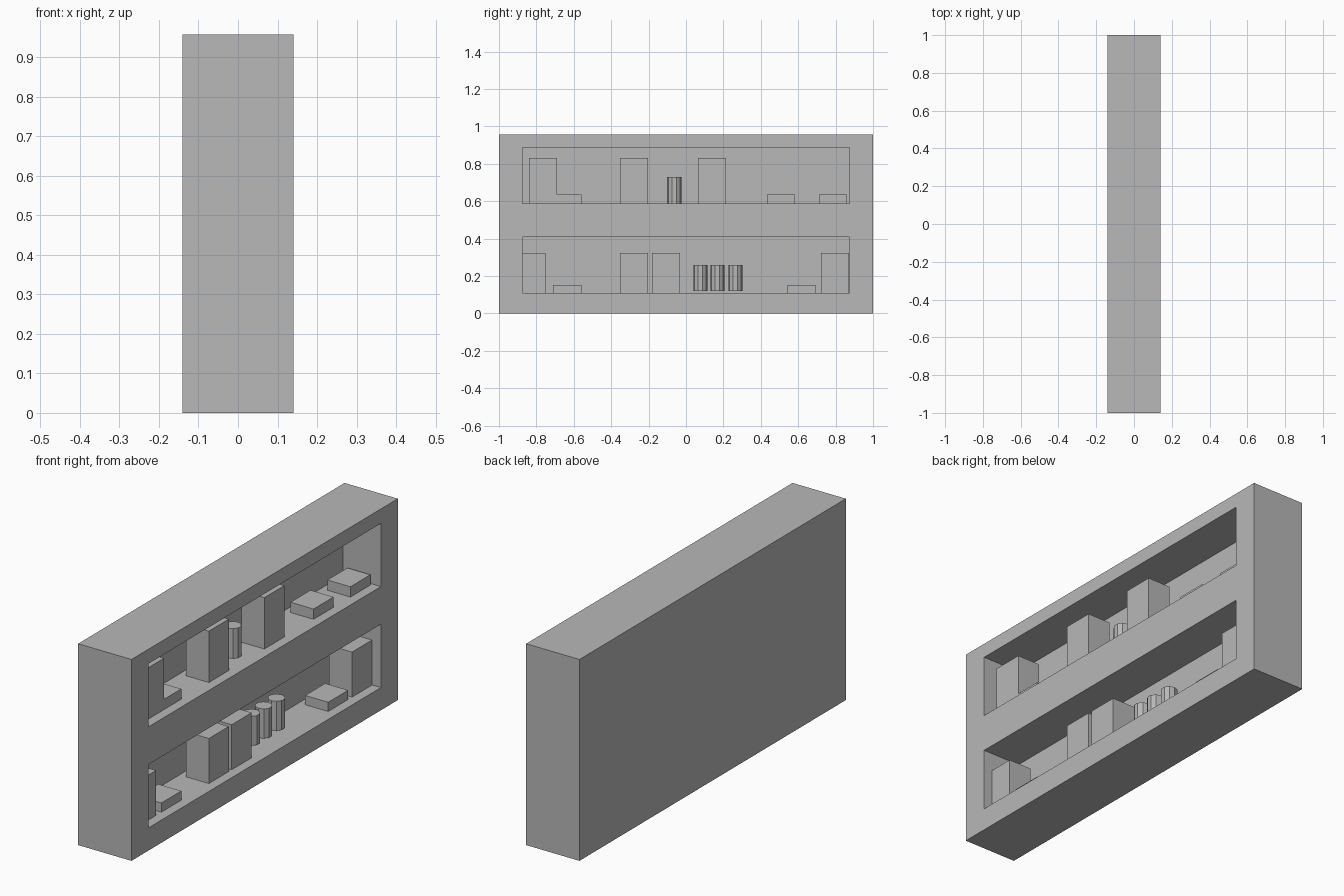
import bpy
import math

if "Cube" in bpy.data.objects:
    bpy.data.objects.remove(bpy.data.objects["Cube"], do_unlink=True)

# One grey finish for everything
grey = bpy.data.materials.new("plain grey")
grey.use_nodes = True
colour = (0.48, 0.48, 0.48, 1)
grey.diffuse_color = colour
grey.node_tree.nodes["Principled BSDF"].inputs["Base Color"].default_value = colour


def box(name, low, high):
    bpy.ops.mesh.primitive_cube_add(size=1)
    ob = bpy.context.object
    ob.name = name
    ob.location = [(a + b) / 2 for a, b in zip(low, high)]
    ob.scale = [b - a for a, b in zip(low, high)]
    bpy.ops.object.transform_apply(location=True, rotation=True, scale=True)
    ob.data.materials.append(grey)
    return ob


def can(name, y, bottom, top):
    bpy.ops.mesh.primitive_cylinder_add(
        vertices=10, radius=0.038, depth=top - bottom,
        location=(0.017, y, (bottom + top) / 2))
    ob = bpy.context.object
    ob.name = name
    ob.data.materials.append(grey)


HALF_DEPTH, BACK, SIDE = 0.14, -0.06, 0.873
ITEM_BACK, ITEM_FRONT, ITEM_WIDTH = -0.027, 0.094, 0.15

# Shelves: floor, ceiling, then tops of tall and low boxes with their start y
shelves = {
    "lower": dict(floor=0.108, ceiling=0.409, tall_top=0.322, low_top=0.152,
                  tall=(-0.9, -0.353, -0.182, 0.722), low=(-0.71, 0.543),
                  can_bottom=0.12, can_top=0.26, cans=(0.077, 0.168, 0.264)),
    "upper": dict(floor=0.588, ceiling=0.888, tall_top=0.832, low_top=0.637,
                  tall=(-0.84, -0.353, 0.064), low=(-0.71, 0.433, 0.71),
                  can_bottom=0.588, can_top=0.73, cans=(-0.063,)),
}

# Cabinet body with two recesses cut into its open side
cabinet = box("cabinet", (-HALF_DEPTH, -1, 0), (HALF_DEPTH, 1, 0.957))
for level, s in shelves.items():
    cutter = box(level + "_recess_cutter", (BACK, -SIDE, s["floor"]),
                 (HALF_DEPTH + 0.1, SIDE, s["ceiling"]))
    cut = cabinet.modifiers.new(level + " recess", "BOOLEAN")
    cut.operation = "DIFFERENCE"
    cut.solver = "EXACT"
    cut.object = cutter
    bpy.context.view_layer.objects.active = cabinet
    bpy.ops.object.modifier_apply(modifier=cut.name)
    bpy.data.objects.remove(cutter, do_unlink=True)

# Goods standing on the shelves
for level, s in shelves.items():
    for kind in ("tall", "low"):
        for i, y in enumerate(s[kind], 1):
            box(f"{level}_{kind}_box_{i}", (ITEM_BACK, y, s["floor"] - 0.002),
                (ITEM_FRONT, min(y + ITEM_WIDTH, SIDE), s[kind + "_top"]))
    for i, y in enumerate(s["cans"], 1):
        can(f"{level}_can_{i}", y, s["can_bottom"], s["can_top"])
